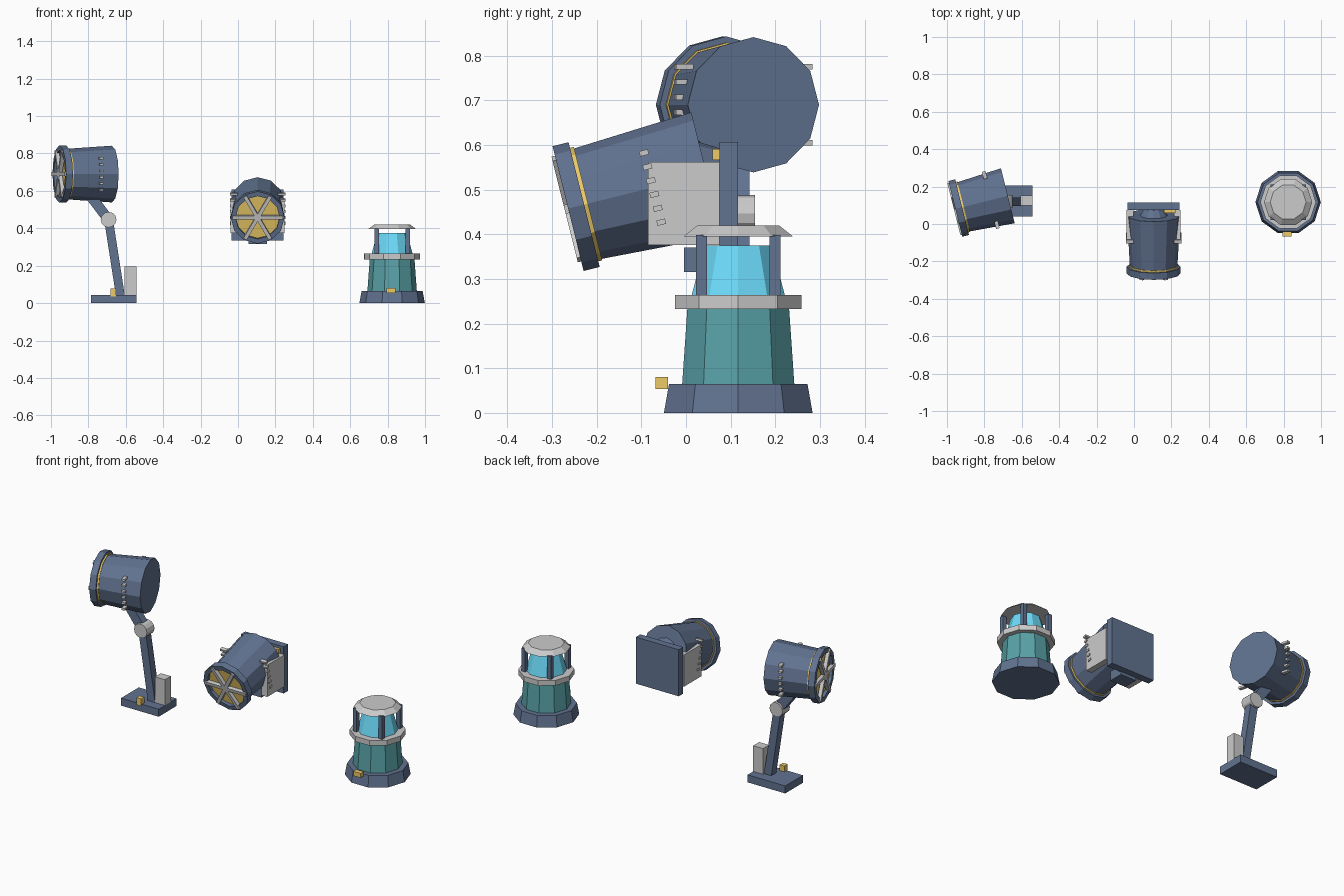
import bpy, bmesh
from math import sin, cos, pi, radians, atan2
from mathutils import Matrix, Vector

if "Cube" in bpy.data.objects:
    bpy.data.objects.remove(bpy.data.objects["Cube"])


def material(name, rgb):
    m = bpy.data.materials.new(name)
    m.diffuse_color = (*rgb, 1)
    m.use_nodes = True
    m.node_tree.nodes["Principled BSDF"].inputs["Base Color"].default_value = m.diffuse_color
    return m


NAVY = material("navy", (0.12, 0.17, 0.28))
TEAL = material("teal", (0.10, 0.36, 0.39))
GLASS = material("cyan", (0.15, 0.70, 0.95))
GOLD = material("gold", (0.85, 0.60, 0.14))


def finish(name, bm, mat, frame):
    bmesh.ops.recalc_face_normals(bm, faces=bm.faces)
    me = bpy.data.meshes.new(name)
    bm.to_mesh(me)
    bm.free()
    if mat:
        me.materials.append(mat)
    ob = bpy.data.objects.new(name, me)
    ob.matrix_world = frame
    bpy.context.collection.objects.link(ob)
    return ob


def box(name, lo, hi, mat=None, frame=Matrix()):
    lo, hi = Vector(lo), Vector(hi)
    bm = bmesh.new()
    bmesh.ops.create_cube(bm, size=1)
    for v in bm.verts:
        v.co = (lo + hi) / 2 + v.co * (hi - lo)
    return finish(name, bm, mat, frame)


def lathe(name, profile, sides, mat=None, frame=Matrix(), tube=False):
    """Spin (radius, height) points about local z; a tube closes on itself, a solid gets caps."""
    bm = bmesh.new()
    rings = [[bm.verts.new((r * cos(2 * pi * i / sides), r * sin(2 * pi * i / sides), z))
              for i in range(sides)] for r, z in profile]
    pairs = list(zip(rings, rings[1:]))
    if tube:
        pairs.append((rings[-1], rings[0]))
    else:
        bm.faces.new(rings[0])
        bm.faces.new(rings[-1])
    for a, b in pairs:
        for i in range(sides):
            j = (i + 1) % sides
            bm.faces.new((a[i], a[j], b[j], b[i]))
    return finish(name, bm, mat, frame)


def axes(origin, back, up):
    """Frame with local z pointing to the back of a lamp and local y up."""
    back, up = Vector(back), Vector(up)
    m = Matrix((up.cross(back), up, back)).transposed().to_4x4()
    m.translation = origin
    return m


def lamp_head(label, frame, s, length):
    # tapered can, gold lens, hollow rim
    lathe(label + "_can", [(0.127 * s, 0.038), (0.1425 * s, length)], 12, NAVY, frame)
    lathe(label + "_lens", [(0.131 * s, 0.018), (0.131 * s, 0.046)], 12, GOLD, frame)
    lathe(label + "_rim", [(0.144 * s, 0), (0.144 * s, 0.037), (0.118 * s, 0.037), (0.118 * s, 0)],
          12, NAVY, frame, tube=True)
    # three crossing guard bars
    for k in range(3):
        box(f"{label}_guard_bar_{k}", (-0.135 * s, -0.01, -0.008), (0.135 * s, 0.01, 0.013), None,
            frame @ Matrix.Rotation(k * pi / 3, 4, 'Z'))
    # rows of cooling fins on both sides
    for side in (-1, 1):
        for k in range(6):
            y, x = (k - 2.5) * 0.032 * s, side * 0.129 * s
            box(f"{label}_fin_{side}_{k}", (x - 0.02, y - 0.006, 0.185), (x + 0.02, y + 0.006, 0.205),
                None, frame)


def beam(name, a, b, width, y, depth, mat):
    """Bar between two (x, z) points."""
    d = Vector((b[0] - a[0], 0, b[1] - a[1]))
    frame = Matrix.Translation((a[0], y, a[1])) @ Matrix.Rotation(atan2(d.x, d.z), 4, 'Y')
    box(name, (-width / 2, -depth / 2, 0), (width / 2, depth / 2, d.length), mat, frame)


T = radians(14)

# Standing lamp (left)
lamp_head("standing_lamp", axes((-0.955, 0.081, 0.69), (cos(T), sin(T), 0), (0, 0, 1)), 1.063, 0.289)
box("standing_base", (-0.787, 0.041, 0), (-0.543, 0.205, 0.044), NAVY)
box("standing_power_pack", (-0.607, 0.098, 0.044), (-0.543, 0.153, 0.195))
box("standing_switch", (-0.682, 0.033, 0.036), (-0.652, 0.063, 0.078), GOLD)
beam("standing_lower_arm", (-0.629, 0.04), (-0.692, 0.446), 0.047, 0.12, 0.045, NAVY)
beam("standing_upper_arm", (-0.692, 0.446), (-0.79, 0.575), 0.055, 0.12, 0.045, NAVY)
lathe("standing_elbow", [(0.042, -0.035), (0.042, 0.035)], 12, None,
      axes((-0.692, 0.12, 0.446), (0, 1, 0), (0, 0, 1)))

# Wall lamp (middle)
wall = axes((0.105, -0.264, 0.4575), (0, cos(T), sin(T)), (0, -sin(T), cos(T)))
lamp_head("wall_lamp", wall, 1.0, 0.32)
lathe("wall_hub", [(0.08, 0.31), (0.05, 0.36)], 12, NAVY, wall)
box("wall_plate", (-0.034, 0.075, 0.334), (0.244, 0.116, 0.607), NAVY)
for side in (-1, 1):
    x = 0.105 + side * 0.1265
    box(f"wall_yoke_{side}", (x - 0.018, -0.085, 0.376), (x + 0.018, 0.075, 0.562))
box("wall_lower_block", (0.055, -0.004, 0.316), (0.155, 0.08, 0.37), NAVY)
box("wall_switch", (0.16, 0.059, 0.566), (0.222, 0.077, 0.591), GOLD)

# Lantern (right), ten-sided
lan = Matrix.Translation((0.824, 0.117, 0))
lathe("lantern_base", [(0.175, 0), (0.163, 0.065)], 10, NAVY, lan)
lathe("lantern_body", [(0.132, 0.065), (0.119, 0.245)], 10, TEAL, lan)
lathe("lantern_collar", [(0.149, 0.233), (0.149, 0.264)], 10, None, lan)
lathe("lantern_glass", [(0.112, 0.255), (0.079, 0.375)], 10, GLASS, lan)
lathe("lantern_cap", [(0.129, 0.395), (0.096, 0.42)], 10, None, lan)
for sx in (-1, 1):
    for sy in (-1, 1):
        x, y = sx * 0.083, sy * 0.082
        box(f"lantern_post_{sx}_{sy}", (x - 0.0125, y - 0.0125, 0.255), (x + 0.0125, y + 0.0125, 0.398),
            NAVY, lan)
box("lantern_switch", (0.795, -0.068, 0.054), (0.843, -0.04, 0.08), GOLD)
